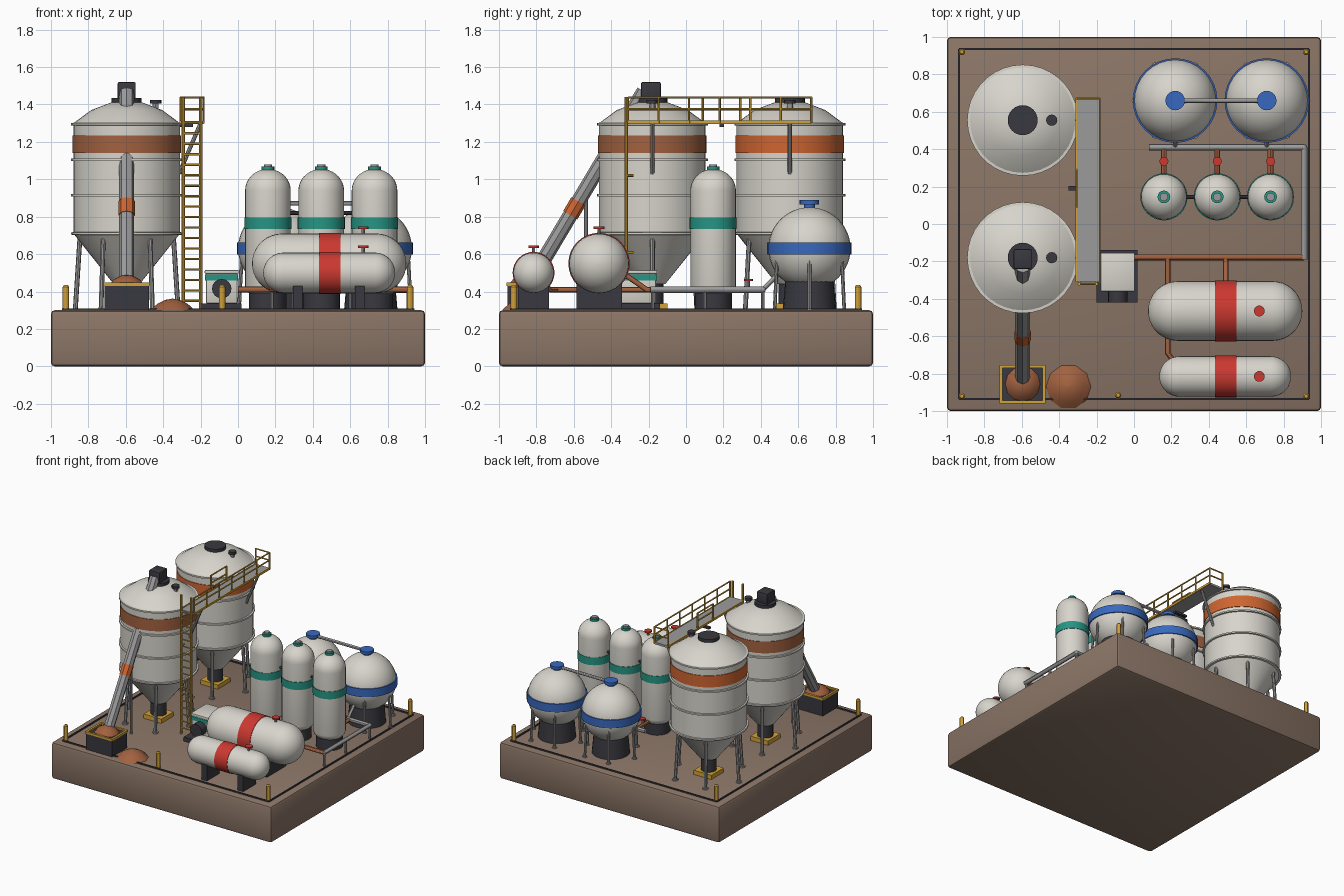
import bpy, bmesh
from math import sin, cos, pi, radians
from mathutils import Vector, Matrix

cube = bpy.data.objects.get("Cube")
if cube:
    bpy.data.objects.remove(cube)

PALETTE = {
    "earth": (0.26, 0.18, 0.135), "cream": (0.68, 0.66, 0.60),
    "charcoal": (0.04, 0.04, 0.05), "steel": (0.33, 0.33, 0.33),
    "orange": (0.62, 0.13, 0.03), "rust": (0.36, 0.12, 0.05),
    "yellow": (0.65, 0.36, 0.04), "red": (0.60, 0.04, 0.03),
    "blue": (0.04, 0.14, 0.52), "teal": (0.02, 0.30, 0.23)}
MATS = {}
for label, rgb in PALETTE.items():
    m = bpy.data.materials.new(label)
    m.use_nodes = True
    m.diffuse_color = (*rgb, 1)
    bsdf = next(n for n in m.node_tree.nodes if n.type == "BSDF_PRINCIPLED")
    bsdf.inputs["Base Color"].default_value = (*rgb, 1)
    MATS[label] = m


def finish(name, bm, colours, matrix=None):
    """Turn a bmesh into an object, smooth with sharp edges kept."""
    if matrix:
        bm.transform(matrix)
    bmesh.ops.recalc_face_normals(bm, faces=bm.faces)
    for f in bm.faces:
        f.smooth = True
    for e in bm.edges:
        e.smooth = len(e.link_faces) == 2 and e.calc_face_angle(0) < radians(30)
    mesh = bpy.data.meshes.new(name)
    bm.to_mesh(mesh)
    bm.free()
    for c in colours:
        mesh.materials.append(MATS[c])
    ob = bpy.data.objects.new(name, mesh)
    bpy.context.collection.objects.link(ob)
    return ob


def box(name, lo, hi, colour, bevel=0):
    lo, hi = Vector(lo), Vector(hi)
    bm = bmesh.new()
    bmesh.ops.create_cube(bm, size=1)
    bmesh.ops.scale(bm, vec=hi - lo, verts=bm.verts)
    if bevel:
        bmesh.ops.bevel(bm, geom=bm.edges[:], offset=bevel, segments=2, profile=0.5, affect="EDGES")
    return finish(name, bm, [colour], Matrix.Translation((lo + hi) / 2))


def rods(name, points, r, colour, sides=12):
    """Round bars along a path, with a ball in every elbow."""
    bm = bmesh.new()
    pts = [Vector(p) for p in points]
    for a, b in zip(pts, pts[1:]):
        d = b - a
        mat = Matrix.Translation((a + b) / 2) @ d.to_track_quat("Z", "Y").to_matrix().to_4x4()
        bmesh.ops.create_cone(bm, cap_ends=True, segments=sides, radius1=r, radius2=r,
                              depth=d.length, matrix=mat)
    for p in pts[1:-1]:
        bmesh.ops.create_uvsphere(bm, u_segments=sides, v_segments=6, radius=r, matrix=Matrix.Translation(p))
    return finish(name, bm, [colour])


def lathe(name, profile, at, colour, bands=(), sides=32, turn=None):
    """Revolve (radius, height) points; bands are (low, high, colour)."""
    bm = bmesh.new()
    rings = [[bm.verts.new((r * cos(2 * pi * i / sides), r * sin(2 * pi * i / sides), z))
              for i in range(sides)] for r, z in profile]
    for (low, high), (p, q) in zip(zip(rings, rings[1:]), zip(profile, profile[1:])):
        mid = (p[1] + q[1]) / 2
        slot = next((k + 1 for k, b in enumerate(bands) if b[0] < mid < b[1]), 0)
        for i in range(sides):
            j = (i + 1) % sides
            bm.faces.new((low[i], low[j], high[j], high[i])).material_index = slot
    bm.faces.new(rings[0])
    bm.faces.new(rings[-1])
    bmesh.ops.remove_doubles(bm, verts=bm.verts, dist=1e-5)
    m = Matrix.Translation(at)
    return finish(name, bm, [colour] + [b[2] for b in bands], m @ turn if turn else m)


def disc(name, x, y, z0, z1, r, colour, sides=24):
    return lathe(name, [(r, z0), (r, z1)], (x, y, 0), colour, sides=sides)


def arc(r, z, h, start, end, steps=9):
    """Points of an elliptical arc, angles in degrees from the equator."""
    angles = [radians(start + (end - start) * i / steps) for i in range(steps + 1)]
    return [(max(r * cos(a), 0.0005), z + h * sin(a)) for a in angles]


def splayed_legs(name, x, y, top, foot, z, r, count=6):
    for i in range(count):
        c, s = cos(2 * pi * i / count), sin(2 * pi * i / count)
        rods(f"{name}_{i + 1}", [(x + top * c, y + top * s, z), (x + foot * c, y + foot * s, 0.3)],
             r, "steel", 8)
        disc(f"{name}_foot_{i + 1}", x + foot * c, y + foot * s, 0.3, 0.31, r * 1.8, "steel", 8)


# Ground slab with kerb strips and bollards
FLOOR = 0.3
box("ground_slab", (-1, -1, 0), (1, 1, FLOOR), "earth", 0.02)
K = 0.935
for s, side in ((-1, "a"), (1, "b")):
    box(f"kerb_x_{side}", (-K, s * K - 0.005, FLOOR), (K, s * K + 0.005, 0.31), "charcoal")
    box(f"kerb_y_{side}", (s * K - 0.005, -K, FLOOR), (s * K + 0.005, K, 0.31), "charcoal")
for i, (x, y) in enumerate([(-.92, -.92), (.92, -.92), (-.92, .92), (.92, .92), (-.085, -.915)]):
    lathe(f"bollard_{i + 1}", [(.017, FLOOR), (.017, .425), (.01, .435)], (x, y, 0), "yellow", sides=12)

# Two silos
SX, SILO_Y = -0.595, (-0.18, 0.555)
for y, tag, band in zip(SILO_Y, ("front", "back"), ("rust", "orange")):
    body = [(.07, .44), (.285, .71), (.285, 1.14), (.29, 1.14), (.29, 1.235), (.285, 1.235),
            (.285, 1.3), (.19, 1.37), (.085, 1.41)]
    lathe(f"{tag}_silo", body, (SX, y, 0), "cream", [(1.139, 1.236, band)], 36)
    for i, z in enumerate((.71, .915, 1.105, 1.295)):
        lathe(f"{tag}_silo_hoop_{i}", [(.27, z - .009), (.297, z - .006), (.297, z + .006), (.27, z + .009)],
              (SX, y, 0), "cream", sides=36)
    disc(f"{tag}_silo_cap", SX, y, 1.39, 1.435, .08, "charcoal")
    disc(f"{tag}_vent_pipe", SX + .155, y, 1.35, 1.41, .016, "steel", 12)
    disc(f"{tag}_vent_hood", SX + .155, y, 1.405, 1.425, .03, "charcoal", 12)
    splayed_legs(f"{tag}_silo_leg", SX, y, .25, .275, .69, .013)
    disc(f"{tag}_outlet", SX, y, .33, .46, .06, "charcoal", 16)
    box(f"{tag}_outlet_tray", (SX - .08, y - .08, FLOOR), (SX + .08, y + .08, .335), "yellow")
    rods(f"{tag}_walkway_strut", [(-.2, y, 1.3), (-.315, y, 1.03)], .011, "steel", 8)

# Inclined auger, its head and the loading hopper
low, high = Vector((SX, -.85, .42)), Vector((SX, -.225, 1.47))
rods("auger_tube", [low, high], .04, "steel", 8)
rods("auger_band", [low.lerp(high, .37), low.lerp(high, .44)], .044, "orange", 8)
rods("auger_post", [(SX, -.535, FLOOR), (SX, -.535, .94)], .01, "steel", 8)
box("auger_head", (SX - .048, -.24, 1.42), (SX + .048, -.135, 1.52), "charcoal", .008)
box("hopper", (-.713, -.955, FLOOR), (-.477, -.757, .435), "charcoal")
for s, y in ((0, -.955), (1, -.765)):
    box(f"hopper_trim_x_{s}", (-.718, y - .004, .43), (-.472, y + .012, .447), "yellow")
for s, x in ((0, -.714), (1, -.484)):
    box(f"hopper_trim_y_{s}", (x - .004, -.959, .43), (x + .012, -.753, .447), "yellow")
lathe("hopper_pile", [(.095, .433), (.07, .465), (.03, .485), (.001, .488)], (SX, -.855, 0), "rust", sides=12)
lathe("spill_pile", [(.12, FLOOR), (.08, .335), (.04, .355), (.001, .362)], (-.35, -.87, 0), "rust", sides=10)

# Walkway with railings
X0, X1, Y0, Y1 = -.308, -.183, -.31, .67
box("walkway_deck", (X0, Y0, 1.295), (X1, Y1, 1.312), "steel")
for x, tag in ((X0, "inner"), (X1, "outer")):
    box(f"deck_edge_{tag}", (x - .004, Y0, 1.298), (x + .004, Y1, 1.315), "yellow")
for z in (1.375, 1.437):
    rods(f"outer_rail_{z}", [(X1, Y0, z), (X1, Y1, z), (X0, Y1, z)], .006, "yellow", 6)
    rods(f"inner_rail_{z}", [(X0, .09, z), (X0, .29, z)], .006, "yellow", 6)
posts = [(X1, Y0 + (Y1 - Y0) * i / 6) for i in range(7)] + [(X0, Y1), (X0, .09), (X0, .29)]
for i, (x, y) in enumerate(posts):
    rods(f"rail_post_{i + 1}", [(x, y, 1.3), (x, y, 1.44)], .006, "yellow", 6)
box("walkway_lamp", (-.35, .178, 1.28), (-.24, .202, 1.297), "charcoal")

# Ladder
for x in (-.293, -.2):
    rods("ladder_stile", [(x, -.32, FLOOR), (x, -.32, 1.44)], .009, "yellow", 8)
    for z in (.61, 1.02):
        rods("ladder_bracket", [(x, -.32, z), (x, -.28, z)], .007, "yellow", 6)
for i in range(18):
    z = .35 + i * .056
    rods(f"ladder_rung_{i + 1}", [(-.293, -.32, z), (-.2, -.32, z)], .006, "yellow", 6)

# Pump unit
box("pump_skid", (-.2, -.42, FLOOR), (.02, -.14, .335), "charcoal")
box("pump_housing", (-.172, -.355, .335), (-.003, -.16, .5), "cream", .008)
box("pump_stripe", (-.176, -.359, .46), (.001, -.156, .49), "teal")
box("pump_lid", (-.178, -.361, .495), (.003, -.154, .515), "cream", .005)
rods("pump_motor", [(-.087, -.42, .415), (-.087, -.35, .415)], .052, "charcoal", 16)

# Round tanks
for x, tag in ((.22, "right"), (.71, "left")):
    y, zc, r = .66, .63, .22
    lathe(f"{tag}_sphere", arc(r, zc, r, -90, 90, 24), (x, y, 0), "cream")
    lathe(f"{tag}_sphere_belt", [(.2, zc - .033), (.226, zc - .033), (.226, zc + .033), (.2, zc + .033)],
          (x, y, 0), "blue")
    lathe(f"{tag}_sphere_plinth", [(.143, FLOOR), (.128, .47)], (x, y, 0), "charcoal", sides=24)
    splayed_legs(f"{tag}_sphere_leg", x, y, .2, .215, .58, .01)
    disc(f"{tag}_sphere_neck", x, y, .83, .87, .03, "blue", 16)
    disc(f"{tag}_sphere_cap", x, y, .865, .888, .052, "blue", 20)
    rods(f"{tag}_sphere_drain", [(x, .5, .5), (x, .41, .41)], .012, "steel")
rods("sphere_bridge_pipe", [(.22, .66, .872), (.71, .66, .872)], .012, "steel")

# Upright tanks with valves
for i, x in enumerate((.16, .445, .73)):
    y, r = .145, .122
    lathe(f"upright_tank_{i + 1}", arc(r, .43, .07, -90, 0, 5) + arc(r, .94, .115, 0, 90), (x, y, 0), "cream")
    lathe(f"upright_tank_belt_{i + 1}", [(.11, .735), (.126, .735), (.126, .797), (.11, .797)], (x, y, 0), "teal")
    disc(f"upright_tank_base_{i + 1}", x, y, FLOOR, .39, .1, "charcoal")
    disc(f"upright_tank_collar_{i + 1}", x, y, 1.04, 1.068, .034, "teal", 16)
    disc(f"upright_tank_nozzle_{i + 1}", x, y, 1.06, 1.08, .022, "steel", 16)
    rods(f"valve_branch_{i + 1}", [(x, .2, .41), (x, .41, .41)], .015, "rust")
    rods(f"valve_stem_{i + 1}", [(x, .335, .41), (x, .335, .46)], .007, "steel", 8)
    disc(f"valve_wheel_{i + 1}", x, .335, .455, .467, .024, "red", 12)
rods("upright_link_pipe", [(.16, .145, .82), (.73, .145, .82)], .01, "charcoal")

# Lying tanks on saddles
LIE = Matrix.Rotation(pi / 2, 4, "Y")
for tag, x0, x1, y, z, r in (("large", .075, .9, -.465, .55, .16), ("small", .135, .84, -.815, .5, .108)):
    pts = arc(r, x0 + r, r, -90, 0) + arc(r, x1 - r, r, 0, 90)
    lathe(f"{tag}_tank", pts, (0, y, z), "cream", turn=LIE)
    q = r + .004
    lathe(f"{tag}_tank_belt", [(r - .01, .432), (q, .432), (q, .548), (r - .01, .548)], (0, y, z), "red", turn=LIE)
    for s, x in (("right", .32), ("left", .65)):
        box(f"{tag}_saddle_{s}", (x - .025, y - .76 * r, FLOOR), (x + .025, y + .76 * r, z - .6 * r), "charcoal")
    rods(f"{tag}_tank_stem", [(.67, y, z + r - .02), (.67, y, z + r + .03)], .009, "steel", 8)
    disc(f"{tag}_tank_wheel", .67, y, z + r + .025, z + r + .037, .029, "red", 14)

# Ground pipework
Z = .41
rods("feed_main", [(0, -.178, Z), (.91, -.178, Z)], .016, "rust")
rods("feed_small_tank", [(.18, -.178, Z), (.18, -.69, Z), (.21, -.73, Z), (.25, -.76, .45)], .014, "rust")
rods("feed_large_tank", [(.49, -.178, Z), (.49, -.21, Z), (.49, -.34, .5)], .014, "rust")
rods("header_pipe", [(.08, .41, Z), (.91, .41, Z), (.91, -.19, Z)], .017, "steel")
for i, (x, y) in enumerate([(.3, .41), (.6, .41), (.91, .41), (.91, .1), (.91, -.178), (.6, -.178), (.18, -.178)]):
    rods(f"pipe_stand_{i + 1}", [(x, y, FLOOR), (x, y, Z)], .01, "steel", 8)
